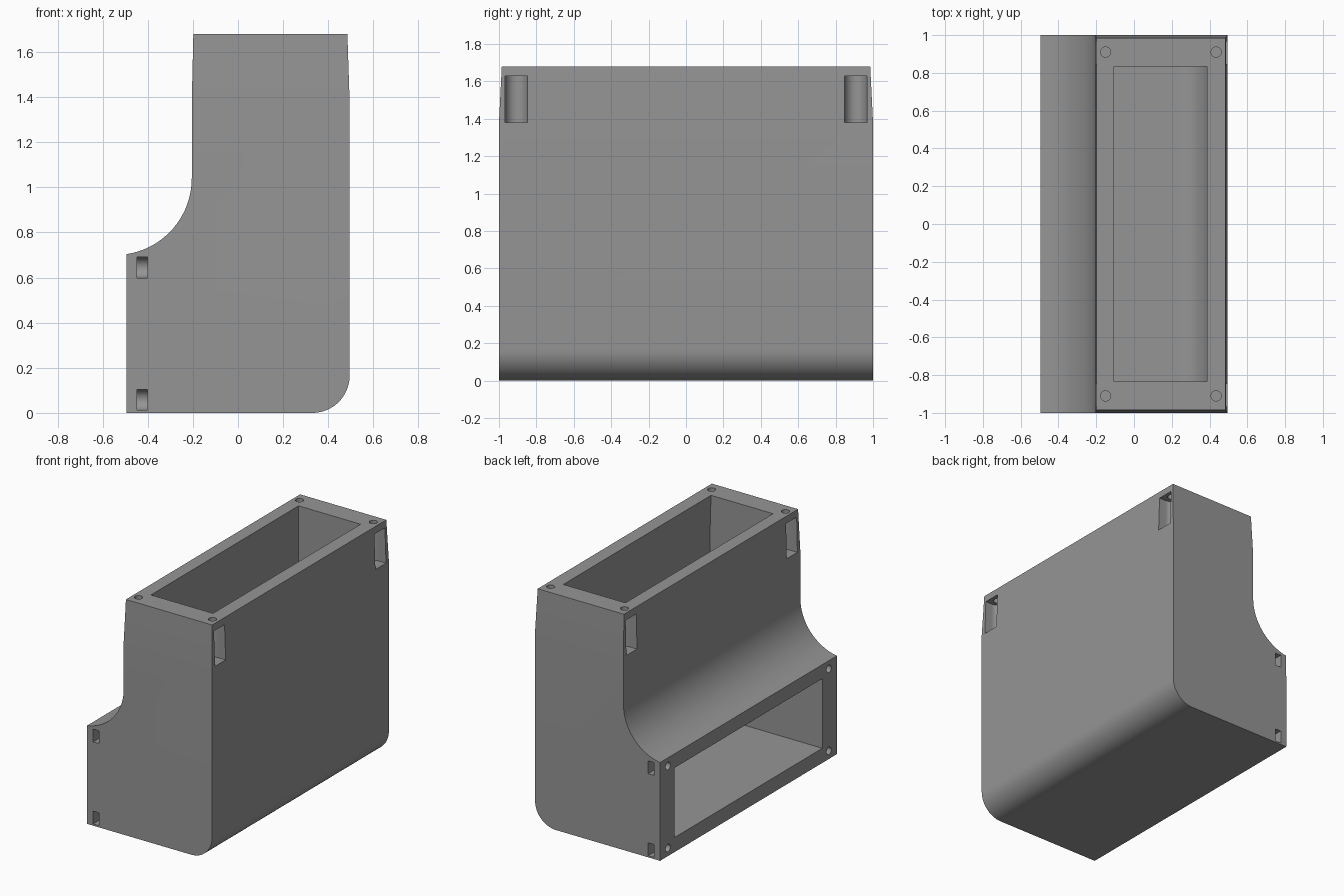
import bpy, bmesh, math
from mathutils import Matrix

if "Cube" in bpy.data.objects:
    bpy.data.objects.remove(bpy.data.objects["Cube"])

TOP, TAPER_Z = 1.68, 1.38

plastic = bpy.data.materials.new("grey plastic")
plastic.diffuse_color = (0.3, 0.3, 0.3, 1)
plastic.use_nodes = True
plastic.node_tree.nodes["Principled BSDF"].inputs["Base Color"].default_value = plastic.diffuse_color


def arc(cx, cz, r, a0, a1, n=16):
    angles = [math.radians(a0 + (a1 - a0) * i / n) for i in range(n + 1)]
    return [(cx + r * math.cos(a), cz + r * math.sin(a)) for a in angles]


def make_object(name, bm):
    bmesh.ops.recalc_face_normals(bm, faces=bm.faces)
    mesh = bpy.data.meshes.new(name)
    bm.to_mesh(mesh)
    bm.free()
    mesh.materials.append(plastic)
    obj = bpy.data.objects.new(name, mesh)
    bpy.context.collection.objects.link(obj)
    return obj


def extrude_profile(points, half):
    """Extrude an x-z outline along y."""
    bm = bmesh.new()
    face = bm.faces.new([bm.verts.new((x, -half, z)) for x, z in points])
    out = bmesh.ops.extrude_face_region(bm, geom=[face])
    verts = [v for v in out["geom"] if isinstance(v, bmesh.types.BMVert)]
    bmesh.ops.translate(bm, verts=verts, vec=(0, 2 * half, 0))
    return bm


def slot(name, outline, matrix, depth):
    """Extrude a flat outline along local z and place it."""
    bm = bmesh.new()
    face = bm.faces.new([bm.verts.new((x, y, 0)) for x, y in outline])
    out = bmesh.ops.extrude_face_region(bm, geom=[face])
    verts = [v for v in out["geom"] if isinstance(v, bmesh.types.BMVert)]
    bmesh.ops.translate(bm, verts=verts, vec=(0, 0, depth))
    bmesh.ops.transform(bm, matrix=matrix, verts=bm.verts)
    return make_object(name, bm)


# Outer shell: elbow outline, ends drawn in slightly towards the top
outer = ([(-0.495, 0)] + arc(0.33, 0.165, 0.165, -90, 0)
         + [(0.495, TAPER_Z), (0.485, TOP), (-0.198, TOP), (-0.205, TAPER_Z)]
         + arc(-0.545, 1.04, 0.34, 0, -81.5))
bm = extrude_profile(outer, 1.0)
bmesh.ops.bisect_plane(bm, geom=bm.verts[:] + bm.edges[:] + bm.faces[:],
                       plane_co=(0, 0, TAPER_Z), plane_no=(0, 0, 1))
for v in bm.verts:
    if v.co.z > TOP - 0.01:
        v.co.y *= 0.985
body = make_object("duct_elbow", bm)

# Air passage: from the top opening round to the side opening
inner = ([(-0.6, 0.105)] + arc(0.235, 0.265, 0.16, -90, 0)
         + [(0.395, TAPER_Z), (0.384, TOP + 0.1), (-0.105, TOP + 0.1)]
         + arc(-0.545, 1.04, 0.44, 0, -84) + [(-0.6, 0.602)])
cutters = [make_object("passage_cutter", extrude_profile(inner, 0.835))]

# Screw holes and nut pockets at the four corners of each flange
hole = arc(0, 0, 0.027, 0, 345, 23)


def pocket(r, reach):
    """Half-round slot, open towards local +x."""
    return arc(0, 0, r, 90, 270) + [(reach, -r), (reach, r)]


for sy in (-1, 1):
    # Upper flange: vertical holes, pockets open sideways
    for x, turn in ((-0.15, math.pi), (0.435, 0)):
        place = Matrix.Translation((x, sy * 0.907, 1.38)) @ Matrix.Rotation(turn, 4, "Z")
        cutters.append(slot("pocket_cutter", pocket(0.06, 0.15), place, 0.25))
        place = Matrix.Translation((x, sy * 0.91, 1.6))
        cutters.append(slot("hole_cutter", hole, place, 0.2))
    # Side flange: horizontal holes, pockets open to the ends
    for z in (0.058, 0.645):
        axes = Matrix(((0, 0, 1, -0.447), (sy, 0, 0, sy * 0.91),
                       (0, 1, 0, z), (0, 0, 0, 1)))
        cutters.append(slot("pocket_cutter", pocket(0.046, 0.2), axes, 0.046))
        axes = Matrix(((0, 0, 1, -0.6), (1, 0, 0, sy * 0.91),
                       (0, 1, 0, z), (0, 0, 0, 1)))
        cutters.append(slot("hole_cutter", hole, axes, 0.17))

# Cut everything out and keep only the finished body
for c in cutters:
    c.hide_render = True
    mod = body.modifiers.new("cut", "BOOLEAN")
    mod.operation, mod.solver, mod.object = "DIFFERENCE", "EXACT", c
bpy.context.view_layer.update()
graph = bpy.context.evaluated_depsgraph_get()
finished = bpy.data.meshes.new_from_object(body.evaluated_get(graph))
body.modifiers.clear()
body.data = finished
finished.materials.clear()
finished.materials.append(plastic)
for c in cutters:
    bpy.data.objects.remove(c)

bpy.context.view_layer.objects.active = body
body.select_set(True)
bpy.ops.object.shade_smooth_by_angle(angle=math.radians(25))
